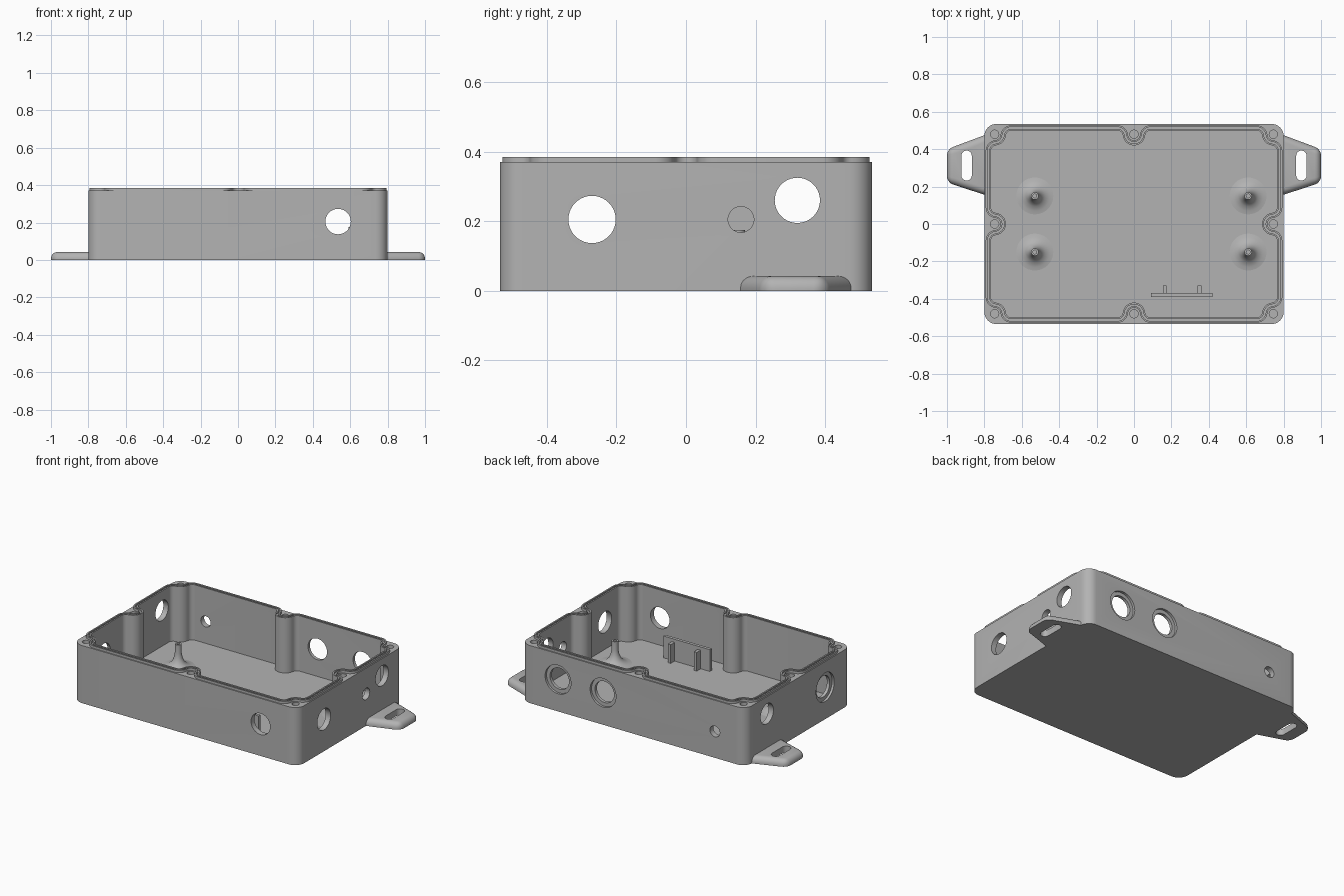
import bpy, bmesh
from math import pi, cos, sin, atan2, sqrt, radians
from mathutils import Matrix, Vector

if "Cube" in bpy.data.objects:
    bpy.data.objects.remove(bpy.data.objects["Cube"])

grey = bpy.data.materials.new("plain grey plastic")
grey.use_nodes = True
grey.diffuse_color = (0.45, 0.45, 0.45, 1)
grey.node_tree.nodes["Principled BSDF"].inputs["Base Color"].default_value = (0.45, 0.45, 0.45, 1)

HALF_X, HALF_Y, TOP, FLOOR = 0.8, 0.535, 0.37, 0.03
CAV_X, CAV_Y = 0.765, 0.5        # inner wall faces
BOSS_X, BOSS_Y = 0.745, 0.48     # screw boss centres
BOSS_R, FILLET = 0.06, 0.03


def finish(name, bm):
    bmesh.ops.recalc_face_normals(bm, faces=bm.faces)
    mesh = bpy.data.meshes.new(name)
    bm.to_mesh(mesh)
    bm.free()
    mesh.materials.append(grey)
    obj = bpy.data.objects.new(name, mesh)
    bpy.context.collection.objects.link(obj)
    return obj


def activate(obj):
    bpy.ops.object.select_all(action='DESELECT')
    obj.select_set(True)
    bpy.context.view_layer.objects.active = obj


def smooth(obj):
    activate(obj)
    bpy.ops.object.shade_smooth_by_angle(angle=radians(35))


def cut(obj, cutter):
    mod = obj.modifiers.new("cut", 'BOOLEAN')
    mod.operation, mod.solver, mod.object = 'DIFFERENCE', 'EXACT', cutter
    activate(obj)
    bpy.ops.object.modifier_apply(modifier=mod.name)
    bpy.data.objects.remove(cutter)


def prism(name, points, z0, z1):
    bm = bmesh.new()
    face = bm.faces.new([bm.verts.new((x, y, z0)) for x, y in points])
    ext = bmesh.ops.extrude_face_region(bm, geom=[face])
    bmesh.ops.translate(bm, vec=(0, 0, z1 - z0),
                        verts=[v for v in ext["geom"] if isinstance(v, bmesh.types.BMVert)])
    return finish(name, bm)


def rod(radius, depth, centre, axis):
    bm = bmesh.new()
    turn = Vector((0, 0, 1)).rotation_difference(Vector(axis)).to_matrix().to_4x4()
    bmesh.ops.create_cone(bm, cap_ends=True, segments=40, radius1=radius, radius2=radius,
                          depth=depth, matrix=Matrix.Translation(centre) @ turn)
    return finish("cutter", bm)


def arc(centre, radius, a0, a1, n=8):
    steps = [a0 + (a1 - a0) * i / n for i in range(n + 1)]
    return [(centre[0] + radius * cos(a), centre[1] + radius * sin(a)) for a in steps]


def rounded_rect(hx, hy, r):
    corners = [(1, 1), (-1, 1), (-1, -1), (1, -1)]
    return [p for i, (sx, sy) in enumerate(corners)
            for p in arc((sx * (hx - r), sy * (hy - r)), r, i * pi / 2, (i + 1) * pi / 2)]


def cavity_outline(d=0.0):
    """Inner wall outline winding round the screw bosses, offset outwards by d."""
    fx, fy = CAV_X - FILLET, CAV_Y - FILLET
    gap = sqrt((BOSS_R + FILLET) ** 2 - (fy - BOSS_Y) ** 2)
    t = atan2(BOSS_Y - fy, gap)
    b, f = BOSS_R - d, FILLET + d
    q = (arc((0, BOSS_Y), b, -pi / 2, -t)
         + arc((gap, fy), f, pi - t, pi / 2)
         + arc((BOSS_X - gap, fy), f, pi / 2, t)
         + arc((BOSS_X, BOSS_Y), b, pi + t, 1.5 * pi - t)
         + arc((fx, BOSS_Y - gap), f, pi / 2 - t, 0)
         + arc((fx, gap), f, 0, t - pi / 2)
         + arc((BOSS_X, 0), b, pi / 2 + t, pi))
    loop = (q + [(x, -y) for x, y in reversed(q)]
            + [(-x, -y) for x, y in q] + [(-x, y) for x, y in reversed(q)])
    clean = []
    for p in loop:
        if not clean or (Vector(p) - Vector(clean[-1])).length > 1e-4:
            clean.append(p)
    if (Vector(clean[0]) - Vector(clean[-1])).length < 1e-4:
        clean.pop()
    return clean


# Box shell with its cavity
shell = prism("box_shell", rounded_rect(HALF_X, HALF_Y, 0.065), 0, TOP)
cut(shell, prism("cutter", cavity_outline(), FLOOR, TOP + 0.1))

# Screw holes in the bosses
for sx in (-1, 0, 1):
    for sy in (-1, 0, 1):
        if sx or sy:
            cut(shell, rod(0.022, 0.3, (sx * BOSS_X, sy * BOSS_Y, TOP), (0, 0, 1)))

# Cable holes: side direction, position along the wall, height, radius, has a recess
X, Y = Vector((1, 0, 0)), Vector((0, 1, 0))
holes = [(-Y, 0.535, 0.205, 0.068, False),
         (Y, 0.535, 0.205, 0.068, True), (Y, 0.215, 0.205, 0.068, True),
         (Y, -0.58, 0.17, 0.035, False),
         (X, -0.27, 0.205, 0.068, False), (X, 0.158, 0.205, 0.037, False),
         (X, 0.32, 0.26, 0.065, False),
         (-X, -0.27, 0.205, 0.068, True), (-X, 0.32, 0.26, 0.065, False)]
for side, along, z, r, recess in holes:
    wall = side * (HALF_X if side.x else HALF_Y)
    spot = wall + (Y if side.x else X) * along + Vector((0, 0, z))
    cut(shell, rod(r, 0.1, spot, side))
    if recess:
        cut(shell, rod(0.092, 0.03, spot, side))
smooth(shell)

# Raised sealing lip with a gasket groove
section = [(0, 0), (0, 0.015), (0.009, 0.015), (0.009, 0.002),
           (0.019, 0.002), (0.019, 0.015), (0.028, 0.015), (0.028, 0)]
bm = bmesh.new()
rings = [[bm.verts.new((x, y, TOP + h)) for x, y in cavity_outline(d)] for d, h in section]
for lower, upper in zip(rings, rings[1:] + rings[:1]):
    for i in range(len(lower)):
        bm.faces.new((lower[i - 1], lower[i], upper[i], upper[i - 1]))
smooth(finish("sealing_lip", bm))

# Mounting ears with slots
for name, s in (("left_mounting_ear", 1), ("right_mounting_ear", -1)):
    ear = prism(name, [(s * 0.78, 0.15), (s, 0.222), (s, 0.4), (s * 0.78, 0.482)], 0, 0.042)
    bm = bmesh.new()
    bm.from_mesh(ear.data)
    edges = []
    for e in bm.edges:
        a, b = e.verts
        outer = max(abs(a.co.x), abs(b.co.x)) > 0.99
        if outer and max(a.co.z, b.co.z) > 0.04 and (
                min(a.co.z, b.co.z) > 0.04 or abs(a.co.x - b.co.x) < 1e-4):
            edges.append(e)
    bmesh.ops.bevel(bm, geom=edges, offset=0.034, segments=5, profile=0.5, affect='EDGES')
    bm.to_mesh(ear.data)
    bm.free()
    slot = arc((s * 0.895, 0.365), 0.028, 0, pi) + arc((s * 0.895, 0.26), 0.028, pi, 2 * pi)
    cut(ear, prism("cutter", slot, -0.1, 0.1))
    smooth(ear)

# Board standoffs with flared bases
profile = [(0.105, 0.029), (0.08, 0.033), (0.055, 0.043), (0.036, 0.062), (0.025, 0.09),
           (0.02, 0.12), (0.02, 0.175), (0.01, 0.175), (0.01, 0.1), (0, 0.1)]
for x in (-0.53, 0.61):
    for y in (-0.15, 0.15):
        bm = bmesh.new()
        verts = [bm.verts.new((r, 0, z)) for r, z in profile]
        edges = [bm.edges.new(pair) for pair in zip(verts, verts[1:])]
        bmesh.ops.spin(bm, geom=verts + edges, cent=(0, 0, 0), axis=(0, 0, 1),
                       angle=2 * pi, steps=32, use_duplicate=False)
        bmesh.ops.remove_doubles(bm, verts=bm.verts, dist=1e-4)
        post = finish("standoff", bm)
        post.location = (x, y, 0)
        smooth(post)


# Upright plate with two ribs
def block(name, x0, x1, y0, y1, z1):
    prism(name, [(x0, y0), (x1, y0), (x1, y1), (x0, y1)], FLOOR - 0.005, z1)


block("bracket_plate", 0.09, 0.42, -0.39, -0.37, 0.17)
for x in (0.165, 0.35):
    block("bracket_rib", x - 0.01, x + 0.01, -0.372, -0.33, 0.15)
